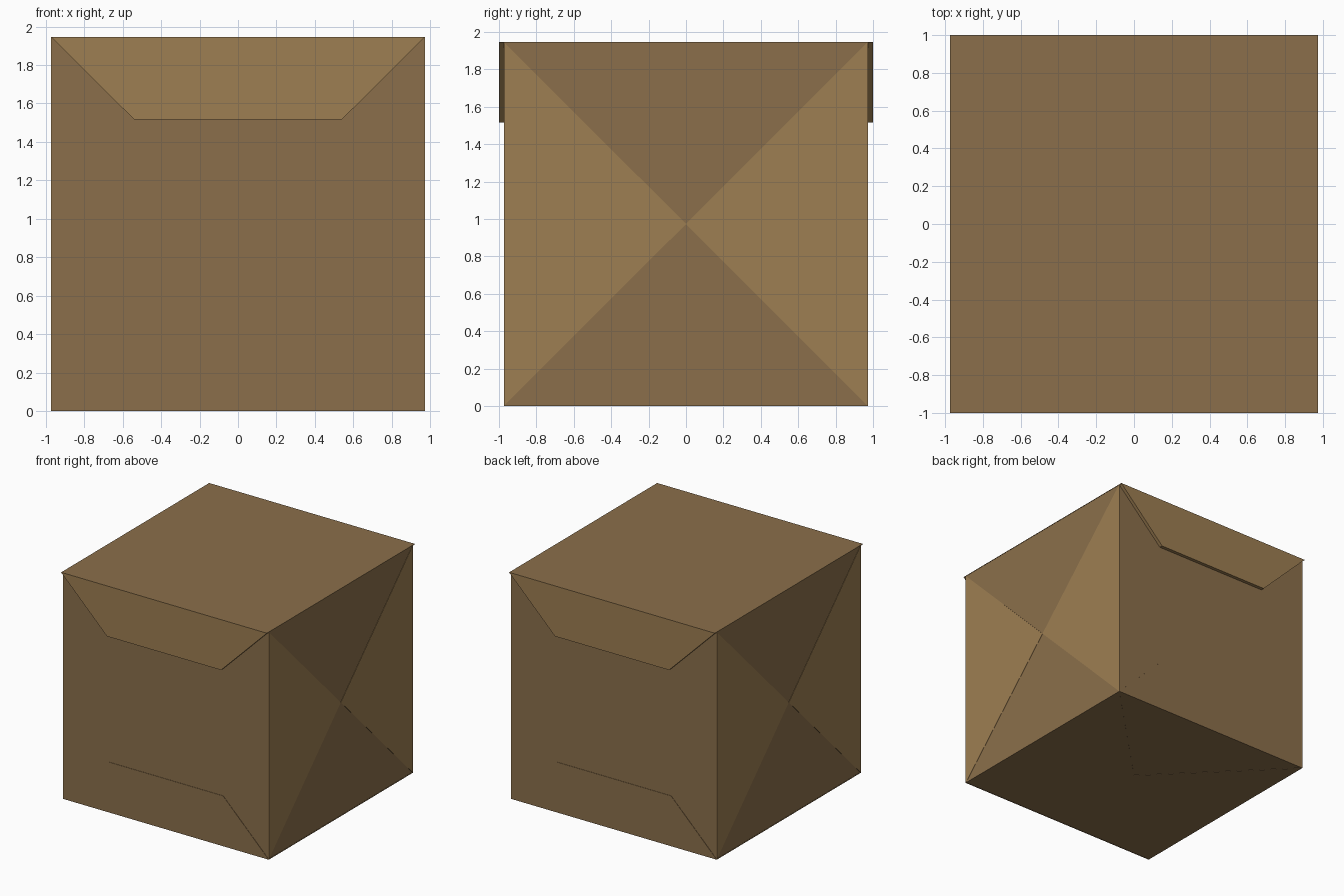
import bpy, bmesh
from mathutils import Vector

if "Cube" in bpy.data.objects:
    bpy.data.objects.remove(bpy.data.objects["Cube"])

H = 0.973          # half size of the wrapped cube
Z = Vector((0, 0, 1))


def material(name, rgb):
    m = bpy.data.materials.new(name)
    m.diffuse_color = (*rgb, 1)
    m.use_nodes = True
    m.node_tree.nodes["Principled BSDF"].inputs["Base Color"].default_value = m.diffuse_color
    return m


paper = material("brown_paper", (0.258, 0.159, 0.070))
light = material("light_paper", (0.337, 0.209, 0.084))


def panel(name, pts, normal, up, inner, outer, mat):
    """Extrude a 2D outline along a face normal, measured from the cube centre."""
    n, v = Vector(normal), Vector(up)
    u = v.cross(n)
    base = Z * H
    bm = bmesh.new()
    face = bm.faces.new([bm.verts.new(base + u * a + v * b + n * inner) for a, b in pts])
    ext = bmesh.ops.extrude_face_region(bm, geom=[face])
    moved = [g for g in ext["geom"] if isinstance(g, bmesh.types.BMVert)]
    bmesh.ops.translate(bm, vec=n * (outer - inner), verts=moved)
    bmesh.ops.recalc_face_normals(bm, faces=bm.faces[:])
    me = bpy.data.meshes.new(name)
    bm.to_mesh(me)
    bm.free()
    ob = bpy.data.objects.new(name, me)
    me.materials.append(mat)
    bpy.context.collection.objects.link(ob)
    return ob


# Wrapped body
bpy.ops.mesh.primitive_cube_add(size=1, location=(0, 0, H + 0.002))
body = bpy.context.object
body.name = "box_body"
body.scale = (2 * H - 0.008, 2 * H - 0.004, 2 * H - 0.004)
body.data.materials.append(paper)

# Folded trapezoid flaps on front and back
I, F = 0.54, H - 0.43
upper = [(-I, F), (I, F), (H, H), (-H, H)]
lower = [(-H, -H), (H, -H), (I, -F), (-I, -F)]
for side, s in (("front", -1), ("back", 1)):
    panel(side + "_upper_flap", upper, (0, s, 0), Z, H - 0.004, 1.0, light)
    panel(side + "_lower_flap", lower, (0, s, 0), Z, H - 0.004, H + 0.001, paper)

# Top sheet reaching out over the upper flaps
panel("top_sheet", [(-H, -1), (H, -1), (H, 1), (-H, 1)], Z, (0, 1, 0),
      H - 0.003, H + 0.001, paper)

# Triangular folds meeting in the middle of the two ends and the underside
corners = [(-H, -H), (H, -H), (H, H), (-H, H)]
for end, normal, up in (("left", (-1, 0, 0), Z), ("right", (1, 0, 0), Z),
                        ("bottom", (0, 0, -1), (0, 1, 0))):
    for i, part in enumerate(("low", "side_a", "high", "side_b")):
        tri = [corners[i], corners[(i + 1) % 4], (0, 0)]
        over = i % 2 == 1
        mat = light if over and end != "bottom" else paper
        panel(f"{end}_fold_{part}", tri, normal, up, H - 0.006,
              H if over else H - 0.002, mat)
